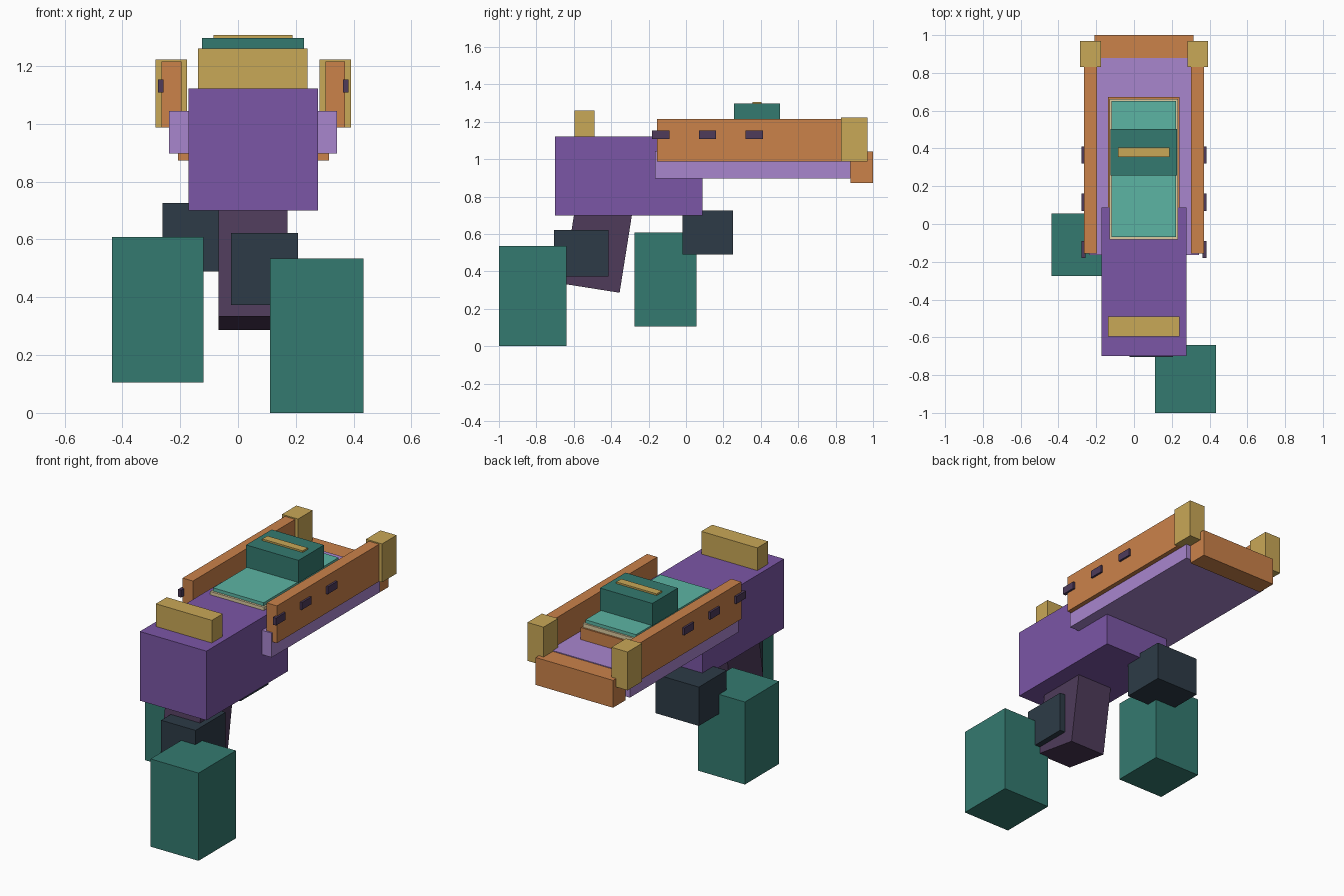
import bpy, math
from mathutils import Matrix, Vector

if "Cube" in bpy.data.objects:
    bpy.data.objects.remove(bpy.data.objects["Cube"])


def material(name, hex_code):
    lin = []
    for i in (0, 2, 4):
        c = int(hex_code[i:i + 2], 16) / 255
        lin.append(c / 12.92 if c <= 0.04045 else ((c + 0.055) / 1.055) ** 2.4)
    m = bpy.data.materials.new(name)
    m.diffuse_color = (*lin, 1)
    m.use_nodes = True
    m.node_tree.nodes["Principled BSDF"].inputs["Base Color"].default_value = m.diffuse_color
    return m


PURPLE = material("purple", "7B56A6")
LAVENDER = material("lavender", "A986CE")
ORANGE = material("orange", "CB824A")
GOLD = material("gold", "C9A857")
TEAL = material("teal", "347A70")
MINT = material("mint", "5CB5A4")
NAVY = material("navy", "2D3B47")
PLUM = material("dark plum", "4E3B5A")
CREAM = material("cream", "DCCBA0")


def box(name, x, y, z, mat):
    """Box from its (min, max) range on each axis."""
    centre = Vector([(a + b) / 2 for a, b in (x, y, z)])
    size = [b - a for a, b in (x, y, z)]
    bpy.ops.mesh.primitive_cube_add(size=1)
    ob = bpy.context.object
    ob.name = name
    ob.data.transform(Matrix.Diagonal((*size, 1)))
    ob.location = centre
    ob.data.materials.append(mat)
    return ob


MID = 0.053  # centre line of the body and deck


def pair(name, x, y, z, mat):
    """Two boxes mirrored about the centre line."""
    box(name + "_right", (MID + x[0], MID + x[1]), y, z, mat)
    box(name + "_left", (MID - x[1], MID - x[0]), y, z, mat)


# Main body and front block
box("body", (-0.172, 0.277), (-0.70, 0.088), (0.70, 1.122), PURPLE)
box("front_block", (-0.138, 0.24), (-0.595, -0.49), (1.122, 1.26), GOLD)

# Rear deck with rails, posts and end board
box("deck", (-0.238, 0.343), (-0.165, 0.88), (0.897, 1.045), LAVENDER)
pair("side_rail", (0.249, 0.318), (-0.155, 0.84), (0.988, 1.215), ORANGE)
pair("corner_post", (0.229, 0.338), (0.83, 0.97), (0.988, 1.222), GOLD)
box("end_board", (-0.208, 0.314), (0.88, 1.0), (0.873, 1.04), ORANGE)
for i, y in enumerate((-0.135, 0.115, 0.365)):
    pair(f"rail_slot_{i}", (0.31, 0.33), (y - 0.046, y + 0.046), (1.108, 1.153), PLUM)

# Stacked panel on the deck
box("panel_base", (-0.138, 0.24), (-0.085, 0.673), (1.04, 1.118), ORANGE)
box("panel_trim", (-0.13, 0.232), (-0.083, 0.663), (1.118, 1.142), CREAM)
box("panel_top", (-0.12, 0.222), (-0.07, 0.652), (1.142, 1.162), MINT)
box("panel_box", (-0.125, 0.228), (0.257, 0.503), (1.16, 1.297), TEAL)
box("panel_strip", (-0.085, 0.188), (0.355, 0.404), (1.297, 1.307), GOLD)

# Tilted centre leg, running up into the body
leg = box("centre_leg", (-0.068, 0.172), (-0.306, 0), (0, 0.48), PLUM)
leg.data.transform(Matrix.Translation(leg.location))
leg.location = (0, -0.355, 0.286)
leg.rotation_euler.x = math.radians(-9)

# Side legs: hip block plus foot
box("front_hip", (-0.025, 0.207), (-0.705, -0.415), (0.373, 0.622), NAVY)
box("front_foot", (0.11, 0.434), (-1.0, -0.64), (0, 0.535), TEAL)
box("rear_hip", (-0.262, 0.03), (-0.018, 0.25), (0.49, 0.727), NAVY)
box("rear_foot", (-0.436, -0.12), (-0.275, 0.055), (0.105, 0.608), TEAL)
